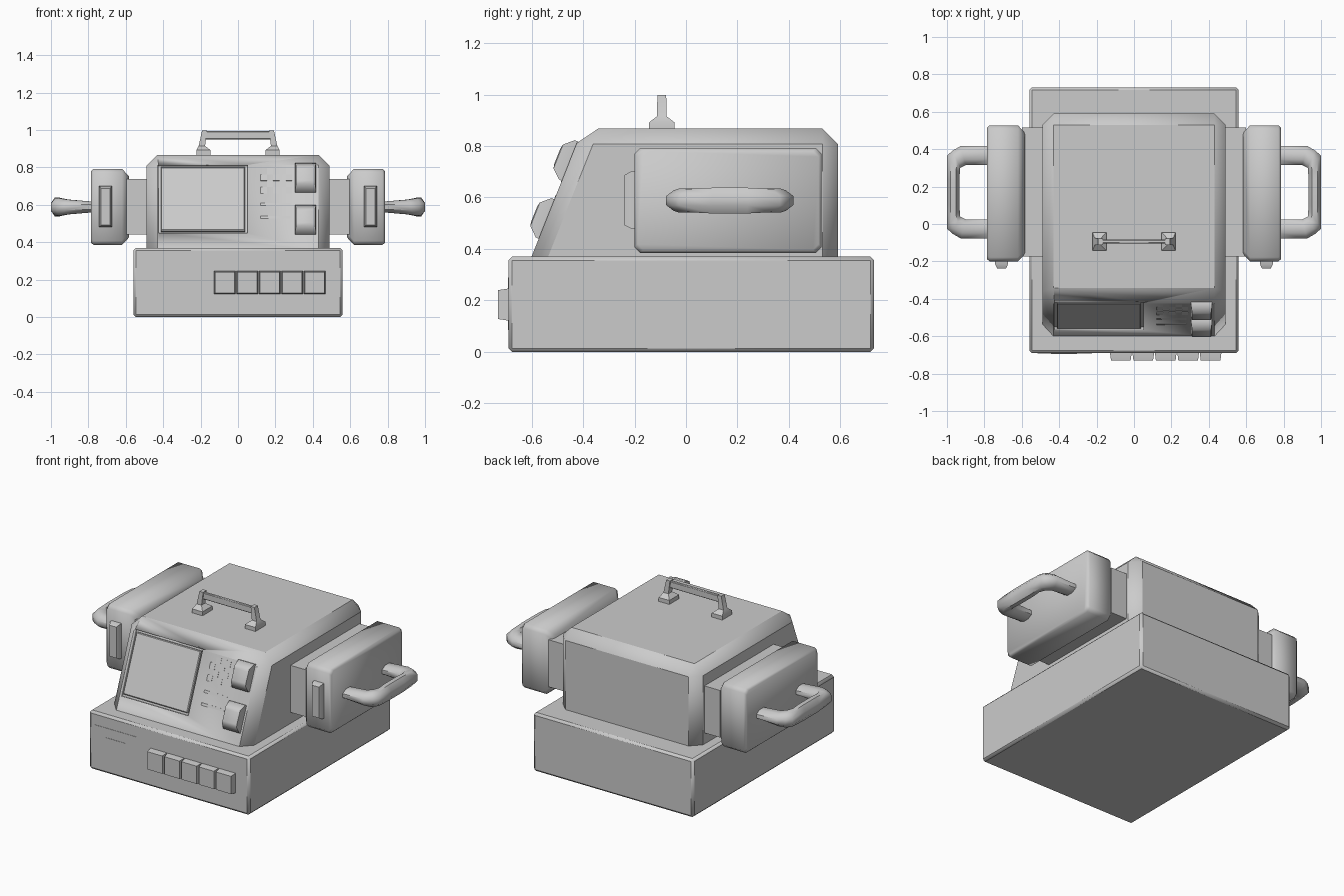
import bpy, bmesh
from math import cos, sin, pi
from mathutils import Vector

if "Cube" in bpy.data.objects:
    bpy.data.objects.remove(bpy.data.objects["Cube"])


def finish(name, bm, bevel=0, mirror=False, angle=0.6):
    bmesh.ops.recalc_face_normals(bm, faces=bm.faces)
    me = bpy.data.meshes.new(name)
    bm.to_mesh(me)
    bm.free()
    ob = bpy.data.objects.new(name, me)
    bpy.context.collection.objects.link(ob)
    if bevel:
        m = ob.modifiers.new("Bevel", 'BEVEL')
        m.width, m.segments = bevel, 1
        m.limit_method, m.angle_limit = 'ANGLE', 0.5
    if mirror:
        ob.modifiers.new("Mirror", 'MIRROR')
    bpy.ops.object.select_all(action='DESELECT')
    ob.select_set(True)
    bpy.context.view_layer.objects.active = ob
    bpy.ops.object.shade_smooth_by_angle(angle=angle)
    return ob


def add_loft(bm, rings):
    loops = [[bm.verts.new(p) for p in r] for r in rings]
    n = len(loops[0])
    for a, b in zip(loops, loops[1:]):
        for i in range(n):
            j = (i + 1) % n
            bm.faces.new((a[i], a[j], b[j], b[i]))
    bm.faces.new(loops[0])
    bm.faces.new(loops[-1])


def loft(name, rings, **kw):
    bm = bmesh.new()
    add_loft(bm, rings)
    return finish(name, bm, **kw)


def box(name, x, y, z, **kw):
    ring = lambda h: [(x[0], y[0], h), (x[1], y[0], h), (x[1], y[1], h), (x[0], y[1], h)]
    return loft(name, [ring(z[0]), ring(z[1])], **kw)


# Points on the sloped console face and on the upright base face
def slope(x, z, h):
    return Vector((x, -0.60 + (z - 0.37) * 0.4 - 0.928 * h, z + 0.371 * h))


def upright(x, z, h):
    return Vector((x, -0.69 - h, z))


def pad(face, x, z, layers):
    """Rings of a raised rectangle; layers are (x inset, z inset, height)."""
    return [[face(x[0] + a, z[0] + b, h), face(x[1] - a, z[0] + b, h),
             face(x[1] - a, z[1] - b, h), face(x[0] + a, z[1] - b, h)] for a, b, h in layers]


# Base and main housing with sloped front
box("base", (-0.56, 0.56), (-0.69, 0.73), (0, 0.37), bevel=0.014, angle=1.0)
side = [(-0.628, 0.30), (-0.402, 0.867), (0.59, 0.867), (0.59, 0.30)]
housing = loft("housing", [[(x, y, z) for y, z in side] for x in (-0.49, 0.49)],
               bevel=0.06, angle=1.1)

# Screen recess and panel
cutter = loft("screen_cutter", pad(slope, (-0.425, 0.05), (0.45, 0.815),
                                   [(0, 0, -0.02), (0, 0, 0.05)]))
cutter.hide_render = True
cutter.hide_viewport = True
cut = housing.modifiers.new("ScreenRecess", 'BOOLEAN')
cut.operation, cut.object = 'DIFFERENCE', cutter
# keep the recess cut right after the bevel, before smoothing
housing.modifiers.move(len(housing.modifiers) - 1, 1)
loft("screen", pad(slope, (-0.413, 0.038), (0.462, 0.803),
                   [(0, 0, -0.03), (0, 0, -0.006), (0.005, 0.005, -0.002)]), angle=0.3)

# Two rocker switches
for k, z0 in enumerate((0.44, 0.665)):
    loft(f"rocker_switch_{k}", pad(slope, (0.305, 0.418), (z0, z0 + 0.153),
         [(0, 0, -0.01), (0, 0, 0.012), (0.006, 0.03, 0.048), (0.012, 0.045, 0.052)]), angle=0.8)

# Chequered speaker grille and trim lines
bm = bmesh.new()
flat = [(0, 0, -0.004), (0, 0, 0.002)]
for i in range(5):
    for j in range(4):
        if (i + j) % 2 == 0:
            x, z = 0.12 + i * 0.034, 0.66 + j * 0.034
            add_loft(bm, pad(slope, (x, x + 0.034), (z, z + 0.034), flat))
for z in (0.525, 0.595):
    add_loft(bm, pad(slope, (0.12, 0.28), (z, z + 0.014), flat))
finish("speaker_grille", bm)

# Nested badge plates on the base front
loft("front_plate", pad(upright, (-0.515, -0.225), (0.085, 0.29), flat))
loft("front_plate_inner", pad(upright, (-0.445, -0.305), (0.145, 0.23),
                              [(0, 0, 0), (0, 0, 0.004)]))

# Row of five push buttons
for k in range(5):
    x = -0.128 + k * 0.12
    loft(f"push_button_{k}", pad(upright, (x, x + 0.115), (0.122, 0.246),
                                 [(0, 0, -0.01), (0, 0, 0.002), (0.005, 0.006, 0.04)]), angle=0.3)

# Side pods with chamfered inner rim
def pod_ring(x, inset, c=0.022):
    y0, y1, z0, z1 = -0.20 + inset, 0.527 - inset, 0.385 + inset, 0.792 - inset
    return [(x, y0 + c, z0), (x, y1 - c, z0), (x, y1, z0 + c), (x, y1, z1 - c),
            (x, y1 - c, z1), (x, y0 + c, z1), (x, y0, z1 - c), (x, y0, z0 + c)]


loft("side_pod", [pod_ring(0.583, 0.04), pod_ring(0.62, 0), pod_ring(0.772, 0),
                  pod_ring(0.786, 0.012)], mirror=True, angle=0.9)
box("pod_mount", (0.47, 0.60), (-0.175, 0.515), (0.44, 0.737), mirror=True)

# Small tab on the front of each pod
tab = lambda y, a, b: [(0.674 + a, y, 0.48 + b), (0.742 - a, y, 0.48 + b),
                       (0.742 - a, y, 0.70 - b), (0.674 + a, y, 0.70 - b)]
loft("pod_tab", [tab(-0.18, 0, 0), tab(-0.215, 0, 0), tab(-0.238, 0.01, 0.012)], mirror=True)

# Side grips: each station is (inner x, inner y, outer x, outer y, half height), mirrored about y = 0.17
half = [(0.77, 0.145, 0.77, 0.248, 0.028), (0.90, 0.145, 0.925, 0.248, 0.04),
        (0.93, 0.13, 0.97, 0.222, 0.047), (0.932, 0.09, 1.0, 0.195, 0.045),
        (0.932, 0.06, 1.0, 0.07, 0.05)]
stations = half + [(a, -b, c, -d, h) for a, b, c, d, h in reversed(half)]
rings = []
for xi, yi, xo, yo, h in stations:
    ring = []
    for k in range(8):
        t = 2 * pi * (k + 0.5) / 8
        f = 0.5 + 0.5 * cos(t) / cos(pi / 8)
        ring.append((xi + (xo - xi) * f, 0.17 + yi + (yo - yi) * f,
                     0.588 + h * sin(t) / cos(pi / 8)))
    rings.append(ring)
loft("side_grip", rings, mirror=True, angle=0.9)

# Carrying handle: feet with leaning posts, and a bar
def post_ring(cx, hx, hy, z):
    return [(cx - hx, -0.094 - hy, z), (cx + hx, -0.094 - hy, z),
            (cx + hx, -0.094 + hy, z), (cx - hx, -0.094 + hy, z)]


loft("handle_post", [post_ring(0.185, 0.037, 0.049, 0.855), post_ring(0.185, 0.037, 0.049, 0.892),
                     post_ring(0.193, 0.017, 0.019, 0.915), post_ring(0.179, 0.013, 0.017, 0.998)],
     mirror=True, angle=0.5)
box("handle_bar", (-0.185, 0.185), (-0.104, -0.084), (0.95, 0.993), bevel=0.004)
